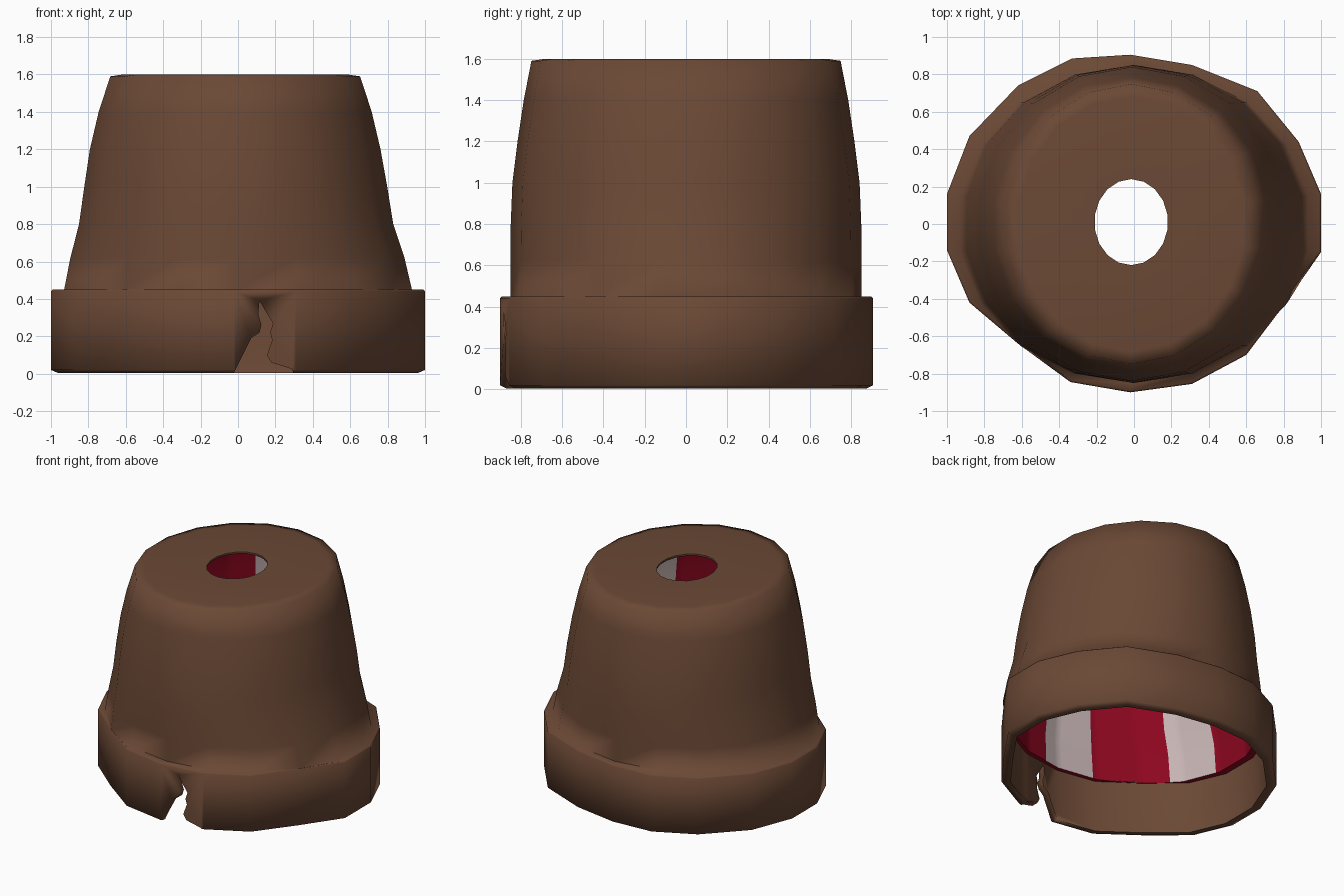
import bpy, bmesh, math

if "Cube" in bpy.data.objects:
    bpy.data.objects.remove(bpy.data.objects["Cube"])


def material(name, rgb):
    m = bpy.data.materials.new(name)
    m.diffuse_color = (*rgb, 1)
    m.use_nodes = True
    m.node_tree.nodes["Principled BSDF"].inputs["Base Color"].default_value = m.diffuse_color
    return m


clay = material("brown clay", (0.147, 0.066, 0.036))
red = material("deep red", (0.26, 0.002, 0.014))
pale = material("pale stripe", (0.56, 0.45, 0.45))
SIDES = 18
# slightly uneven hand-made outline of the rim, with one worn corner (front right)
RIM = [(1.0, 0.16), (0.88, 0.44), (0.66, 0.71), (0.31, 0.85), (-0.02, 0.905), (-0.33, 0.885),
       (-0.62, 0.74), (-0.88, 0.47), (-1.0, 0.16), (-1.0, -0.14), (-0.88, -0.42), (-0.62, -0.64),
       (-0.34, -0.845), (-0.02, -0.9), (0.31, -0.855), (0.6, -0.7), (0.805, -0.43), (1.0, -0.15)]


def loop(bm, pts, z, sub):
    """Closed ring of vertices; sub splits every side of the outline."""
    out = []
    for i, p in enumerate(pts):
        q = pts[(i + 1) % SIDES]
        for k in range(sub):
            t = k / sub
            out.append(bm.verts.new((p[0] + (q[0] - p[0]) * t, p[1] + (q[1] - p[1]) * t, z)))
    return out


def oval(bm, rx, ry, z, cx=0.0, cy=0.0, sub=1):
    angs = [math.radians(10 + 20 * i) for i in range(SIDES)]
    return loop(bm, [(cx + rx * math.cos(a) / 0.985, cy + ry * math.sin(a)) for a in angs], z, sub)


def rim(bm, s, z, sub=1):
    return loop(bm, [(x * s, y * s) for x, y in RIM], z, sub)


def bridge(bm, a, b):
    n = len(a)
    return [bm.faces.new((a[i], a[(i + 1) % n], b[(i + 1) % n], b[i])) for i in range(n)]


def finish(bm, name, mats):
    me = bpy.data.meshes.new(name)
    bm.to_mesh(me)
    bm.free()
    for m in mats:
        me.materials.append(m)
    ob = bpy.data.objects.new(name, me)
    bpy.context.collection.objects.link(ob)
    return ob


def smooth(ob, deg):
    bpy.ops.object.select_all(action='DESELECT')
    ob.select_set(True)
    bpy.context.view_layer.objects.active = ob
    bpy.ops.object.shade_smooth_by_angle(angle=math.radians(deg))


# upturned pot: closed profile running up the outside, through the hole, down the inside
body = [(0.93, 0.85, 0.45, 0), (0.893, 0.85, 0.62, -0.003), (0.84, 0.848, 0.8, -0.01),
        (0.81, 0.84, 1.0, -0.012), (0.777, 0.815, 1.2, -0.015), (0.73, 0.785, 1.4, -0.015),
        (0.668, 0.748, 1.59, -0.015)]
bm = bmesh.new()
rings = [rim(bm, 0.93, 0.005), rim(bm, 0.965, 0.005), rim(bm, 1.0, 0.02),
         rim(bm, 1.0, 0.44), rim(bm, 0.99, 0.45)]
rings += [oval(bm, *r) for r in body]
rings += [oval(bm, 0.60, 0.68, 1.6, -0.015),
          oval(bm, 0.194, 0.23, 1.6, -0.015, 0.01),
          oval(bm, 0.194, 0.23, 1.588, -0.015, 0.01)]
rings += [oval(bm, rx - 0.02, ry - 0.02, z - (0.012 if z > 1.5 else 0), cx)
          for rx, ry, z, cx in reversed(body[1:])]
rings += [oval(bm, 0.89, 0.82, 0.405), rim(bm, 0.94, 0.405), rim(bm, 0.94, 0.06)]
for a, b in zip(rings, rings[1:] + rings[:1]):
    bridge(bm, a, b)
bmesh.ops.recalc_face_normals(bm, faces=bm.faces)
pot = finish(bm, "clay_pot", [clay])

# jagged chip broken out of the front of the rim
chip = [(-0.03, -0.05), (-0.02, 0.01), (0.07, 0.19), (0.115, 0.22), (0.125, 0.26),
        (0.108, 0.32), (0.115, 0.39), (0.15, 0.33), (0.187, 0.27), (0.172, 0.22),
        (0.183, 0.18), (0.155, 0.10), (0.178, 0.06), (0.29, 0.025), (0.31, -0.05)]
bm = bmesh.new()
face = bm.faces.new([bm.verts.new((x, -1.2, z)) for x, z in chip])
ext = bmesh.ops.extrude_face_region(bm, geom=[face])
for v in ext["geom"]:
    if isinstance(v, bmesh.types.BMVert):
        v.co.y = -0.6
bmesh.ops.recalc_face_normals(bm, faces=bm.faces)
cutter = finish(bm, "chip_cutter", [clay])
cutter.hide_render = True
mod = pot.modifiers.new("chip", 'BOOLEAN')
mod.operation = 'DIFFERENCE'
mod.solver = 'EXACT'
mod.object = cutter
bpy.context.view_layer.objects.active = pot
bpy.ops.object.modifier_apply(modifier=mod.name)
bpy.data.objects.remove(cutter)
smooth(pot, 88)

# striped lining: red with five pale upright stripes
STRIPES = [(20, 46), (92, 117), (192, 216), (252, 278), (312, 338)]
SUB = 10
bm = bmesh.new()
lining = [rim(bm, 0.935, 0.4, SUB), oval(bm, 0.885, 0.81, 0.4, sub=SUB)]
lining += [oval(bm, rx - 0.026, ry - 0.026, z - (0.018 if z > 1.5 else 0), cx, sub=SUB)
           for rx, ry, z, cx in body[1:]]
lining.append(oval(bm, 0.196, 0.232, 1.584, -0.015, 0.01, sub=SUB))
for k, (a, b) in enumerate(zip(lining, lining[1:])):
    for i, f in enumerate(bridge(bm, a, b)):
        deg = (10 + 20 / SUB * (i + 0.5)) % 360
        wall = 0 < k < len(lining) - 2
        f.material_index = int(wall and any(s < deg < e for s, e in STRIPES))
        f.normal_flip()
inner = finish(bm, "striped_lining", [red, pale])
smooth(inner, 50)
